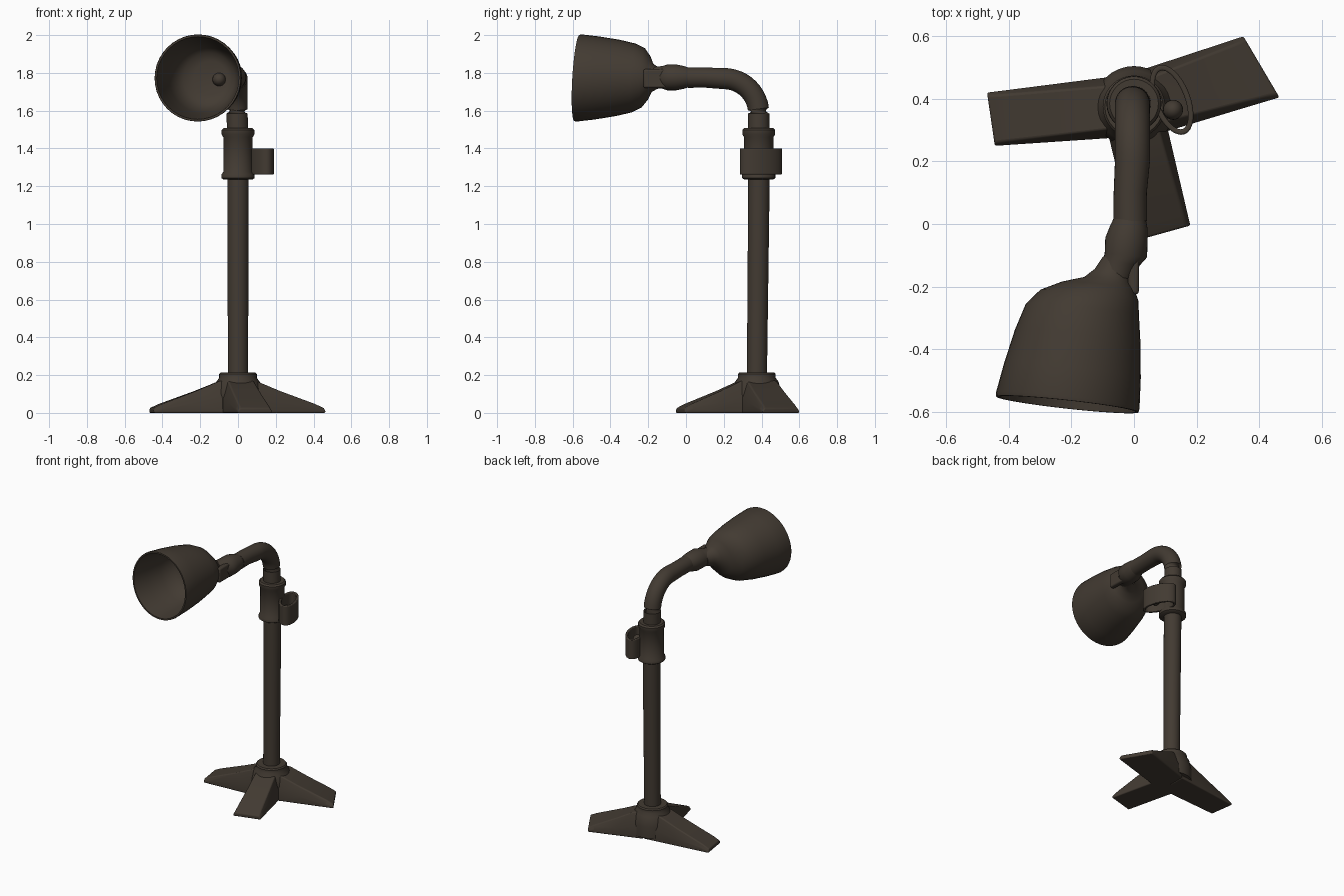
import bpy, bmesh
from math import sin, cos, pi, radians
from mathutils import Vector, Matrix

cube = bpy.data.objects.get("Cube")
if cube:
    bpy.data.objects.remove(cube, do_unlink=True)

COLOUR = (0.055, 0.043, 0.032, 1)
dark_brown = bpy.data.materials.new("dark_brown")
dark_brown.use_nodes = True
dark_brown.diffuse_color = COLOUR
shader = dark_brown.node_tree.nodes["Principled BSDF"]
shader.inputs["Base Color"].default_value = COLOUR
shader.inputs["Roughness"].default_value = 0.7


def finish(name, bm, bevel=0):
    """Turn a bmesh into a smooth-shaded object."""
    bmesh.ops.recalc_face_normals(bm, faces=bm.faces)
    mesh = bpy.data.meshes.new(name)
    bm.to_mesh(mesh)
    bm.free()
    mesh.materials.append(dark_brown)
    obj = bpy.data.objects.new(name, mesh)
    bpy.context.collection.objects.link(obj)
    if bevel:
        mod = obj.modifiers.new("Bevel", "BEVEL")
        mod.width, mod.segments = bevel, 3
    bpy.ops.object.select_all(action="DESELECT")
    obj.select_set(True)
    bpy.context.view_layer.objects.active = obj
    bpy.ops.object.shade_smooth_by_angle(angle=radians(40))
    return obj


def bridge(bm, loops):
    """Join successive vertex loops with quads and cap both ends."""
    n = len(loops[0])
    for a, b in zip(loops, loops[1:]):
        for i in range(n):
            j = (i + 1) % n
            bm.faces.new((a[i], a[j], b[j], b[i]))
    bm.faces.new(loops[0])
    bm.faces.new(loops[-1])


def tube(name, rings, sides=32):
    """Loft circles given as (centre, normal, radius)."""
    bm = bmesh.new()
    loops = []
    for centre, normal, r in rings:
        q = Vector(normal).to_track_quat("Z", "X")
        loops.append([bm.verts.new(Vector(centre) + q @ Vector(
            (r * cos(2 * pi * i / sides), r * sin(2 * pi * i / sides), 0)))
            for i in range(sides)])
    bridge(bm, loops)
    return finish(name, bm)


def upright(name, x, y, profile):
    return tube(name, [((x, y, z), (0, 0, 1), r) for r, z in profile])


def leg(name, tip_a, tip_b, root_a, root_b):
    """Wedge-shaped leg that slopes down from the hub to its tip."""
    bm = bmesh.new()
    loops = []
    for t, h in ((0, 0.185), (0.22, 0.168), (0.5, 0.115), (0.9, 0.047), (1, 0.025)):
        a = Vector(root_a).lerp(Vector(tip_a), t)
        b = Vector(root_b).lerp(Vector(tip_b), t)
        inset = 0.16 * (1 - 0.6 * t)
        c, d = b.lerp(a, inset), a.lerp(b, inset)
        loops.append([bm.verts.new((p.x, p.y, z))
                      for p, z in ((a, 0), (b, 0), (b, h * 0.45), (c, h), (d, h), (a, h * 0.45))])
    bridge(bm, loops)
    return finish(name, bm, 0.01)


def ball(name, centre, scale):
    bm = bmesh.new()
    bmesh.ops.create_uvsphere(bm, u_segments=20, v_segments=12, radius=1,
                              matrix=Matrix.Translation(centre) @ Matrix.Diagonal((*scale, 1)))
    return finish(name, bm)


# Three-legged base with its hub
leg("right_leg", (-0.47, 0.42), (-0.445, 0.25), (0, 0.48), (0, 0.28))
leg("left_leg", (0.35, 0.6), (0.465, 0.405), (0, 0.485), (0, 0.265))
leg("front_leg", (0.18, -0.005), (0, -0.055), (0.09, 0.38), (-0.1, 0.36))
upright("base_hub", 0, 0.375,
        [(0.13, 0.02), (0.13, 0.1), (0.115, 0.165), (0.1, 0.185), (0.1, 0.205), (0.093, 0.213)])

# Straight pole, leaning very slightly
tube("pole", [((0, 0.375, 0.15), (0, 0, 1), 0.053), ((0, 0.387, 1.3), (0, 0, 1), 0.057)])

# Collar with flanged ends
upright("collar", 0, 0.385,
        [(0.075, 1.235), (0.088, 1.243), (0.088, 1.262), (0.078, 1.275), (0.078, 1.46),
         (0.087, 1.475), (0.087, 1.497), (0.078, 1.507)])

# Curved arm
arm = [((0, 0.385, 1.42), (0, 0, 1), 0.056)]
for k in range(13):
    a = pi / 2 * k / 12
    arm.append(((-0.005, 0.2 + 0.185 * cos(a), 1.585 + 0.185 * sin(a)),
                (0, -sin(a), cos(a)), 0.056))
arm += [((-0.012, y, 1.775), (0, -1, 0), r) for y, r in ((0.1, 0.053), (0.01, 0.054))]
tube("arm", arm)

# Swivel joint between arm and shade
tube("swivel_joint", [((x, y, 1.776), (-0.1, -1, 0), r) for x, y, r in (
    (-0.012, 0.02, 0.05), (-0.016, -0.01, 0.06), (-0.024, -0.05, 0.068),
    (-0.026, -0.1, 0.068), (-0.04, -0.125, 0.06), (-0.06, -0.17, 0.056))])
bm = bmesh.new()
bmesh.ops.create_cube(bm, size=1, matrix=Matrix.Translation((-0.002, -0.16, 1.77))
                      @ Matrix.Diagonal((0.035, 0.13, 0.1, 1)))
finish("hinge_plate", bm, 0.01)

# Hollow lamp shade: outer wall to the rim, then inner wall back to the floor
shade = [(-0.05, -0.11, 0.05), (-0.068, -0.15, 0.058), (-0.085, -0.178, 0.075),
         (-0.115, -0.198, 0.118), (-0.143, -0.228, 0.158), (-0.165, -0.275, 0.182),
         (-0.18, -0.36, 0.202), (-0.197, -0.47, 0.22), (-0.212, -0.565, 0.231),
         (-0.213, -0.577, 0.229), (-0.213, -0.577, 0.219), (-0.197, -0.47, 0.205),
         (-0.18, -0.36, 0.187), (-0.168, -0.29, 0.165), (-0.155, -0.258, 0.135),
         (-0.145, -0.243, 0.09)]
tube("lamp_shade", [((x, y, 1.773), (-0.11, -1, 0.06), r) for x, y, r in shade], 40)
ball("bulb_socket", (-0.1, -0.25, 1.765), (0.035, 0.04, 0.035))

# Oval band clamped to the side of the collar
bm = bmesh.new()
long_axis, short_axis = Vector((0.36, -0.93, 0)), Vector((0.93, 0.36, 0))
loops = []
for z, grow in ((1.262, 0), (1.4, 0), (1.4, -0.018), (1.262, -0.018)):
    loops.append([bm.verts.new(Vector((0.12, 0.397, z))
                               + long_axis * (0.118 + grow) * cos(2 * pi * i / 32)
                               + short_axis * (0.06 + grow) * sin(2 * pi * i / 32))
                  for i in range(32)])
for a, b in zip(loops, loops[1:] + loops[:1]):
    for i in range(32):
        j = (i + 1) % 32
        bm.faces.new((a[i], a[j], b[j], b[i]))
finish("clamp_band", bm, 0.005)
ball("clamp_screw", (0.125, 0.365, 1.33), (0.032, 0.032, 0.04))
